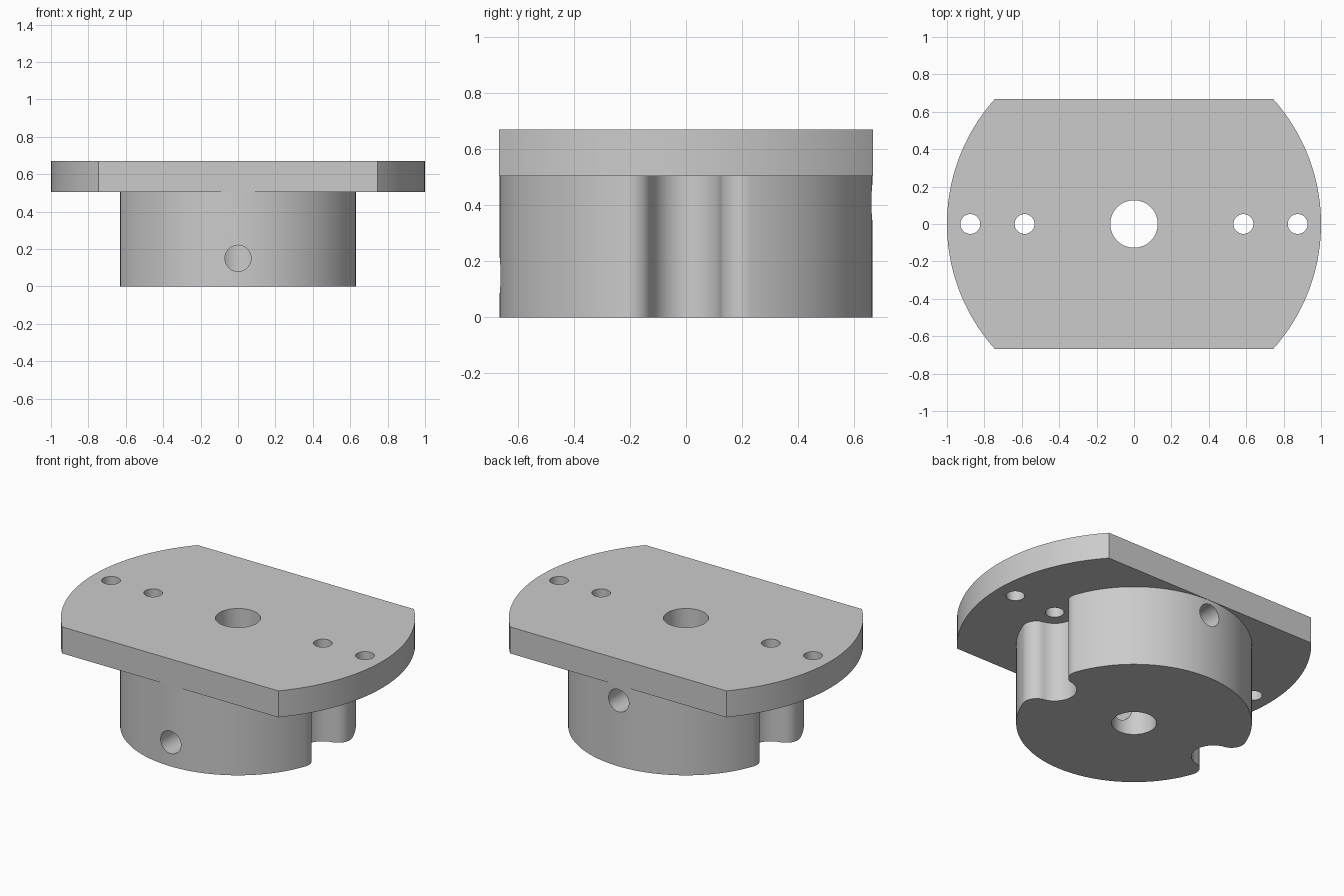
import bpy, bmesh
from math import sin, cos, pi, asin, atan2, hypot, radians
from mathutils import Matrix

cube = bpy.data.objects.get("Cube")
if cube:
    bpy.data.objects.remove(cube, do_unlink=True)

PLATE_R, HALF_DEPTH = 1.0, 0.667
BOSS_R, BOSS_TOP, TOP = 0.6655, 0.505, 0.67
HOLE_X, NOTCH_R, FILLET_R = 0.585, 0.125, 0.08

grey = bpy.data.materials.new("light grey")
grey.use_nodes = True
colour = (0.6, 0.6, 0.6, 1)
grey.diffuse_color = colour
grey.node_tree.nodes["Principled BSDF"].inputs["Base Color"].default_value = colour


def arc(cx, cy, r, a0, a1, steps):
    return [(cx + r * cos(a0 + (a1 - a0) * i / steps),
             cy + r * sin(a0 + (a1 - a0) * i / steps)) for i in range(steps + 1)]


def add_object(name, bm):
    bmesh.ops.remove_doubles(bm, verts=bm.verts, dist=1e-5)
    bmesh.ops.recalc_face_normals(bm, faces=bm.faces)
    mesh = bpy.data.meshes.new(name)
    bm.to_mesh(mesh)
    bm.free()
    mesh.materials.append(grey)
    obj = bpy.data.objects.new(name, mesh)
    bpy.context.collection.objects.link(obj)
    return obj


def prism(name, outline, z0, z1):
    bm = bmesh.new()
    face = bm.faces.new([bm.verts.new((x, y, z0)) for x, y in outline])
    top = bmesh.ops.extrude_face_region(bm, geom=[face])["geom"]
    bmesh.ops.translate(bm, vec=(0, 0, z1 - z0),
                        verts=[v for v in top if isinstance(v, bmesh.types.BMVert)])
    if face.is_valid and len(bm.faces) == len(outline) + 1:
        bm.faces.new([v for v in face.verts])
    return add_object(name, bm)


def rod(name, r, length, centre, turn=0):
    bm = bmesh.new()
    bmesh.ops.create_cone(bm, cap_ends=True, segments=48, radius1=r, radius2=r, depth=length,
                          matrix=Matrix.Translation(centre) @ Matrix.Rotation(turn, 4, "X"))
    return add_object(name, bm)


def combine(target, tool, operation):
    mod = target.modifiers.new(operation.lower(), "BOOLEAN")
    mod.operation, mod.solver, mod.object = operation, "EXACT", tool
    bpy.context.view_layer.objects.active = target
    bpy.ops.object.modifier_apply(modifier=mod.name)
    bpy.data.objects.remove(tool, do_unlink=True)


# Mounting plate: round with two flats
a = asin(HALF_DEPTH / PLATE_R)
plate = prism("flanged_hub", arc(0, 0, PLATE_R, -a, a, 48)
              + arc(0, 0, PLATE_R, pi - a, pi + a, 48), BOSS_TOP, TOP)

# Boss outline: a round with a filleted notch on each side
reach, inner = NOTCH_R + FILLET_R, BOSS_R - FILLET_R
fx = (inner ** 2 + HOLE_X ** 2 - reach ** 2) / (2 * HOLE_X)
fy = (inner ** 2 - fx ** 2) ** 0.5
outer_a = atan2(fy, fx)
notch_a = atan2(fy, fx - HOLE_X)
half = (arc(HOLE_X, 0, NOTCH_R, pi, notch_a, 16)
        + arc(fx, fy, FILLET_R, notch_a - pi, outer_a, 16)[1:]
        + arc(0, 0, BOSS_R, outer_a, pi / 2, 32)[1:])
left_back = half + [(-x, y) for x, y in half[-2::-1]]
outline = left_back + [(x, -y) for x, y in left_back[-2:0:-1]]
boss = prism("boss", outline, 0, BOSS_TOP + 0.02)
combine(plate, boss, "UNION")

# Shaft bore, screw holes and the two set-screw holes
combine(plate, rod("shaft_bore", 0.127, 2, (0, 0, 0.3)), "DIFFERENCE")
for side in (-1, 1):
    for x in (HOLE_X, 0.875):
        combine(plate, rod("screw_hole", 0.053, 0.6, (side * x, 0, 0.6)), "DIFFERENCE")
for side, z in ((-1, 0.15), (1, 0.41)):
    combine(plate, rod("set_screw_hole", 0.07, 1, (0, side * 0.5, z), pi / 2), "DIFFERENCE")

bpy.ops.object.select_all(action="DESELECT")
plate.select_set(True)
bpy.context.view_layer.objects.active = plate
bpy.ops.object.shade_smooth_by_angle(angle=radians(30))
